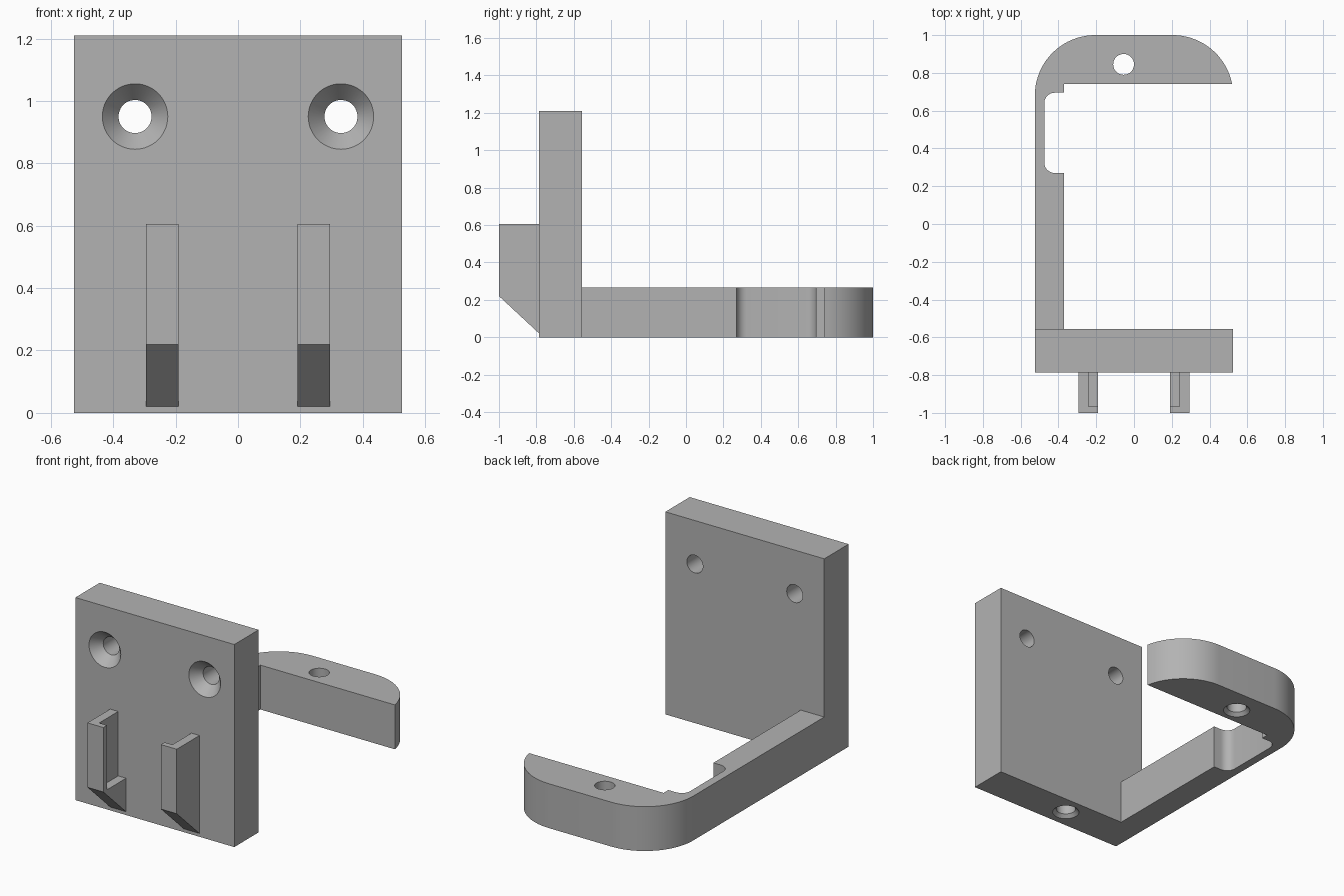
import bpy, bmesh
from math import sin, cos, radians, sqrt, degrees, asin
from mathutils import Matrix, Vector

cube = bpy.data.objects.get("Cube")
if cube:
    bpy.data.objects.remove(cube, do_unlink=True)

grey = bpy.data.materials.new("plain grey")
grey.use_nodes = True
GREY = (0.45, 0.45, 0.45, 1)
grey.diffuse_color = GREY
grey.node_tree.nodes["Principled BSDF"].inputs["Base Color"].default_value = GREY


def make_object(name, bm):
    bmesh.ops.recalc_face_normals(bm, faces=bm.faces)
    mesh = bpy.data.meshes.new(name)
    bm.to_mesh(mesh)
    bm.free()
    mesh.materials.append(grey)
    obj = bpy.data.objects.new(name, mesh)
    bpy.context.collection.objects.link(obj)
    return obj


def prism(name, points, direction):
    """Extrude a closed outline of 3D points along a direction."""
    bm = bmesh.new()
    face = bm.faces.new([bm.verts.new(p) for p in points])
    ext = bmesh.ops.extrude_face_region(bm, geom=[face])
    verts = [g for g in ext["geom"] if isinstance(g, bmesh.types.BMVert)]
    bmesh.ops.translate(bm, verts=verts, vec=direction)
    return make_object(name, bm)


def box(name, low, high):
    (x0, y0, z0), (x1, y1, z1) = low, high
    base = [(x0, y0, z0), (x1, y0, z0), (x1, y1, z0), (x0, y1, z0)]
    return prism(name, base, (0, 0, z1 - z0))


def lathe(name, profile, matrix, sides=48):
    """Revolve (radius, height) rings around local z and cap both ends."""
    bm = bmesh.new()
    rings = []
    for r, h in profile:
        angles = [radians(360 * i / sides) for i in range(sides)]
        rings.append([bm.verts.new((r * cos(a), r * sin(a), h)) for a in angles])
    for a, b in zip(rings, rings[1:]):
        for i in range(sides):
            j = (i + 1) % sides
            bm.faces.new((a[i], a[j], b[j], b[i]))
    bm.faces.new(rings[0])
    bm.faces.new(rings[-1])
    bm.transform(matrix)
    return make_object(name, bm)


def cut(target, cutter):
    """Subtract the cutter for good, then discard it."""
    mod = target.modifiers.new("cut", "BOOLEAN")
    mod.operation = "DIFFERENCE"
    mod.solver = "EXACT"
    mod.object = cutter
    bpy.context.view_layer.objects.active = target
    bpy.ops.object.modifier_apply(modifier=mod.name)
    bpy.data.objects.remove(cutter, do_unlink=True)


def arc(cx, cy, r, start, end, steps):
    angles = [radians(start + (end - start) * i / steps) for i in range(steps + 1)]
    return [(cx + r * cos(a), cy + r * sin(a)) for a in angles]


W = 0.525                         # half width of the plate
FRONT, BACK = -0.785, -0.555      # plate faces
ARM_H = 0.265
HOLE_X = -0.055

# Back plate with two countersunk screw holes and a blind hole underneath
plate = box("mounting_plate", (-W, FRONT, 0), (W, BACK, 1.21))
screw = [(0.115, -0.01), (0.105, 0), (0.053, 0.06), (0.053, 0.3)]
for side in (-1, 1):
    place = Matrix.Translation((side * 0.33, FRONT, 0.95)) @ Matrix.Rotation(radians(-90), 4, "X")
    cut(plate, lathe("screw_cutter", screw, place))
pin = [(0.095, -0.02), (0.075, 0), (0.055, 0.02), (0.055, ARM_H)]
cut(plate, lathe("pin_cutter", pin, Matrix.Translation((HOLE_X, -0.67, 0))))

# Side arm with its rounded, hooked end
R, CX, CY = 0.32, 0.205, 0.68
TIP_Y, INNER, NOTCH, FILLET = 0.74, -0.37, -0.475, 0.055
tip_angle = degrees(asin((TIP_Y - CY) / R))
outline = [(-W, BACK)]
outline += arc(-CX, CY, R, 180, 90, 20)
outline += arc(CX, CY, R, 90, tip_angle, 18)
outline += [(INNER, TIP_Y), (INNER, 0.695)]
outline += arc(NOTCH + FILLET, 0.695 - FILLET, FILLET, 90, 180, 8)
outline += arc(NOTCH + FILLET, 0.27 + FILLET, FILLET, 180, 270, 8)
outline += [(INNER, 0.27), (INNER, BACK)]
arm = prism("side_arm", [(x, y, 0) for x, y in outline], (0, 0, ARM_H))
through = pin[:-1] + [(0.055, ARM_H + 0.1)]
cut(arm, lathe("arm_cutter", through, Matrix.Translation((HOLE_X, 0.845, 0))))

# Two L-section clips, chamfered below and open towards the middle
hooks = []
for side, label in ((-1, "right"), (1, "left")):
    x0, x1, wall = side * 0.295, side * 0.19, side * 0.242
    section = [(FRONT, 0.02), (-1, 0.22), (-1, 0.605), (FRONT, 0.605)]
    hook = prism(label + "_clip", [(x0, y, z) for y, z in section], (x1 - x0, 0, 0))
    cut(hook, box("pocket_cutter", (wall, -0.965, 0.22), (side * 0.1, -0.7, 0.7)))
    hooks.append(hook)

# Smooth the curved walls, keep the edges sharp
bpy.ops.object.select_all(action="DESELECT")
for obj in [plate, arm] + hooks:
    obj.select_set(True)
bpy.context.view_layer.objects.active = plate
bpy.ops.object.shade_smooth_by_angle(angle=radians(30))
